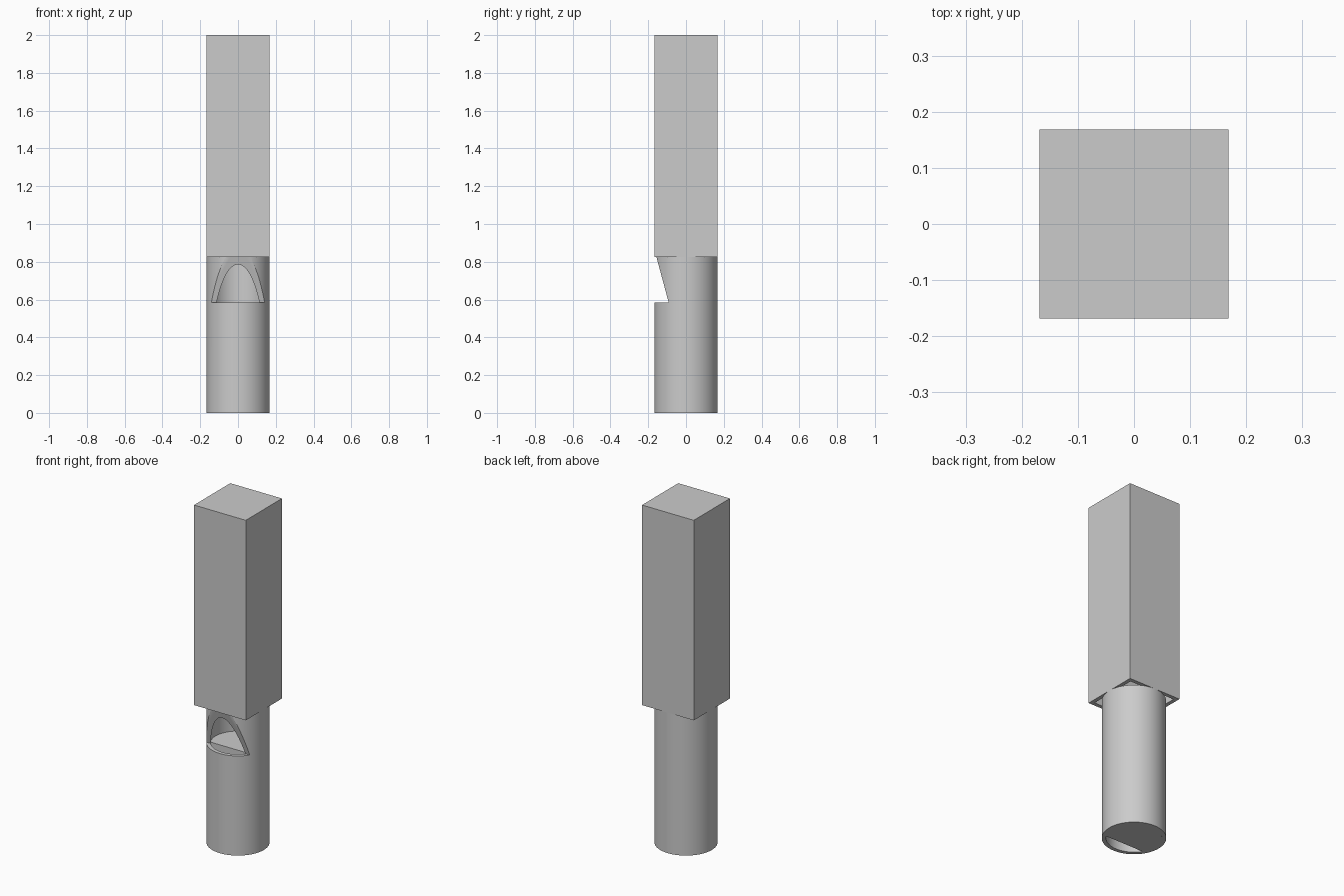
import bpy
import bmesh
import math

old = bpy.data.objects.get("Cube")
if old:
    bpy.data.objects.remove(old, do_unlink=True)

HALF = 0.168      # outer radius and half width
INNER = 0.146     # bore radius and half width
JOINT = 0.825     # height where round tube meets square body
SILL = 0.585      # height of the mouth sill
SEGMENTS = 128

grey = bpy.data.materials.new("light grey")
grey.use_nodes = True
grey.diffuse_color = (0.6, 0.6, 0.6, 1)
grey.node_tree.nodes["Principled BSDF"].inputs["Base Color"].default_value = (0.6, 0.6, 0.6, 1)


def finish(name, bm):
    bmesh.ops.recalc_face_normals(bm, faces=bm.faces)
    mesh = bpy.data.meshes.new(name)
    bm.to_mesh(mesh)
    bm.free()
    obj = bpy.data.objects.new(name, mesh)
    bpy.context.collection.objects.link(obj)
    mesh.materials.append(grey)
    return obj


def prism(name, outline, move):
    """Extrude a closed outline of 3D points along a vector."""
    bm = bmesh.new()
    face = bm.faces.new([bm.verts.new(p) for p in outline])
    result = bmesh.ops.extrude_face_region(bm, geom=[face])
    tops = [v for v in result["geom"] if isinstance(v, bmesh.types.BMVert)]
    bmesh.ops.translate(bm, vec=move, verts=tops)
    return finish(name, bm)


def shell(name, ring, levels):
    """Skin scaled copies of a unit ring: (scale, height) per level."""
    bm = bmesh.new()
    loops = [[bm.verts.new((x * s, y * s, z)) for x, y in ring] for s, z in levels]
    count = len(ring)
    for a, b in zip(loops, loops[1:]):
        for i in range(count):
            j = (i + 1) % count
            bm.faces.new((a[i], a[j], b[j], b[i]))
    return bm, loops


def smooth(obj):
    bpy.ops.object.select_all(action="DESELECT")
    obj.select_set(True)
    bpy.context.view_layer.objects.active = obj
    bpy.ops.object.shade_smooth_by_angle(angle=math.radians(30))


# Round tube with an open bore
circle = [(math.cos(math.tau * i / SEGMENTS), math.sin(math.tau * i / SEGMENTS))
          for i in range(SEGMENTS)]
bm, loops = shell("tube", circle, [(INNER, 0), (HALF, 0), (HALF, JOINT),
                                   (INNER, JOINT), (INNER, 0)])
bmesh.ops.remove_doubles(bm, verts=bm.verts, dist=1e-5)
tube = finish("round_tube", bm)

# Sloped mouth cut through the front wall
mouth = prism("mouth_cutter",
              [(-0.3, y, z) for y, z in ((-0.092, SILL), (-0.3, SILL),
                                         (-0.3, 0.9), (-0.1766, 0.9))],
              (0.6, 0, 0))
mouth.hide_render = True
mouth.hide_viewport = True
cut = tube.modifiers.new("mouth", "BOOLEAN")
cut.object = mouth
cut.operation = "DIFFERENCE"
cut.solver = "EXACT"
bpy.context.view_layer.objects.active = tube
tube.select_set(True)
bpy.ops.object.modifier_apply(modifier=cut.name)
bpy.data.objects.remove(mouth, do_unlink=True)
smooth(tube)

# Plug filling the bore below the mouth, leaving a windway at the front
chord = math.asin(-0.078 / INNER)
sweep = math.pi - 2 * chord
outline = [(INNER * math.cos(chord + sweep * i / 96),
            INNER * math.sin(chord + sweep * i / 96), 0) for i in range(97)]
smooth(prism("windway_plug", outline, (0, 0, SILL)))

# Square body, open below and closed on top
square = [(1, 1), (-1, 1), (-1, -1), (1, -1)]
bm, loops = shell("body", square, [(INNER, 2 - HALF + INNER), (INNER, JOINT),
                                   (HALF, JOINT), (HALF, 2)])
bm.faces.new(loops[0])
bm.faces.new(loops[-1])
finish("square_body", bm)
